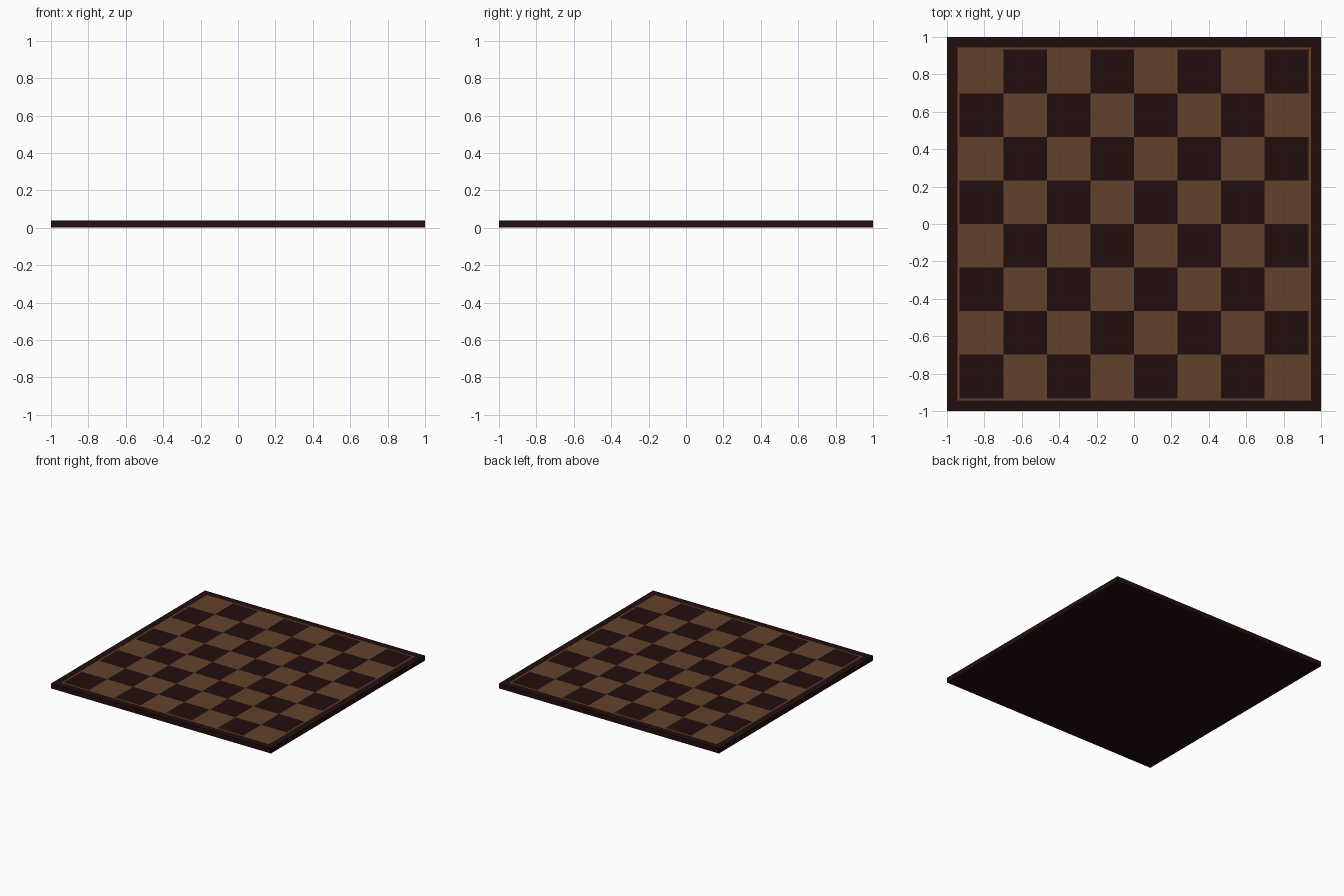
import bpy, bmesh, math
from mathutils import Vector

if "Cube" in bpy.data.objects:
    bpy.data.objects.remove(bpy.data.objects["Cube"])

HALF, PLAY, LINE, HEIGHT = 1.0, 0.932, 0.945, 0.04
CELL = PLAY / 4


def material(name, rgb):
    m = bpy.data.materials.new(name)
    m.diffuse_color = (*rgb, 1)
    m.use_nodes = True
    m.node_tree.nodes["Principled BSDF"].inputs["Base Color"].default_value = m.diffuse_color
    return m


dark = material("dark wood", (0.0160, 0.0042, 0.0040))
light = material("light wood", (0.1220, 0.0530, 0.0250))

# Solid board slab standing on the ground
bm = bmesh.new()
bmesh.ops.create_cube(bm, size=1)
for v in bm.verts:
    v.co = Vector((v.co.x * 2 * HALF, v.co.y * 2 * HALF, (v.co.z + 0.5) * HEIGHT))

# Cut the squares and the thin border line into the slab
cuts = [-LINE] + [-PLAY + CELL * i for i in range(9)] + [LINE]
for axis in (Vector((1, 0, 0)), Vector((0, 1, 0))):
    for c in cuts:
        bmesh.ops.bisect_plane(bm, geom=bm.verts[:] + bm.edges[:] + bm.faces[:],
                               plane_co=axis * c, plane_no=axis)

# Checker and inlay line on the top; everything else stays dark
for f in bm.faces:
    if f.normal.z < 0.5:
        continue
    c = f.calc_center_median()
    reach = max(abs(c.x), abs(c.y))
    if reach < PLAY:
        i = math.floor((c.x + PLAY) / CELL)
        j = math.floor((c.y + PLAY) / CELL)
        f.material_index = (i + j) % 2
    elif reach < LINE:
        f.material_index = 1

mesh = bpy.data.meshes.new("checker_board")
bm.to_mesh(mesh)
bm.free()
mesh.materials.append(dark)
mesh.materials.append(light)
board = bpy.data.objects.new("checker_board", mesh)
bpy.context.collection.objects.link(board)
